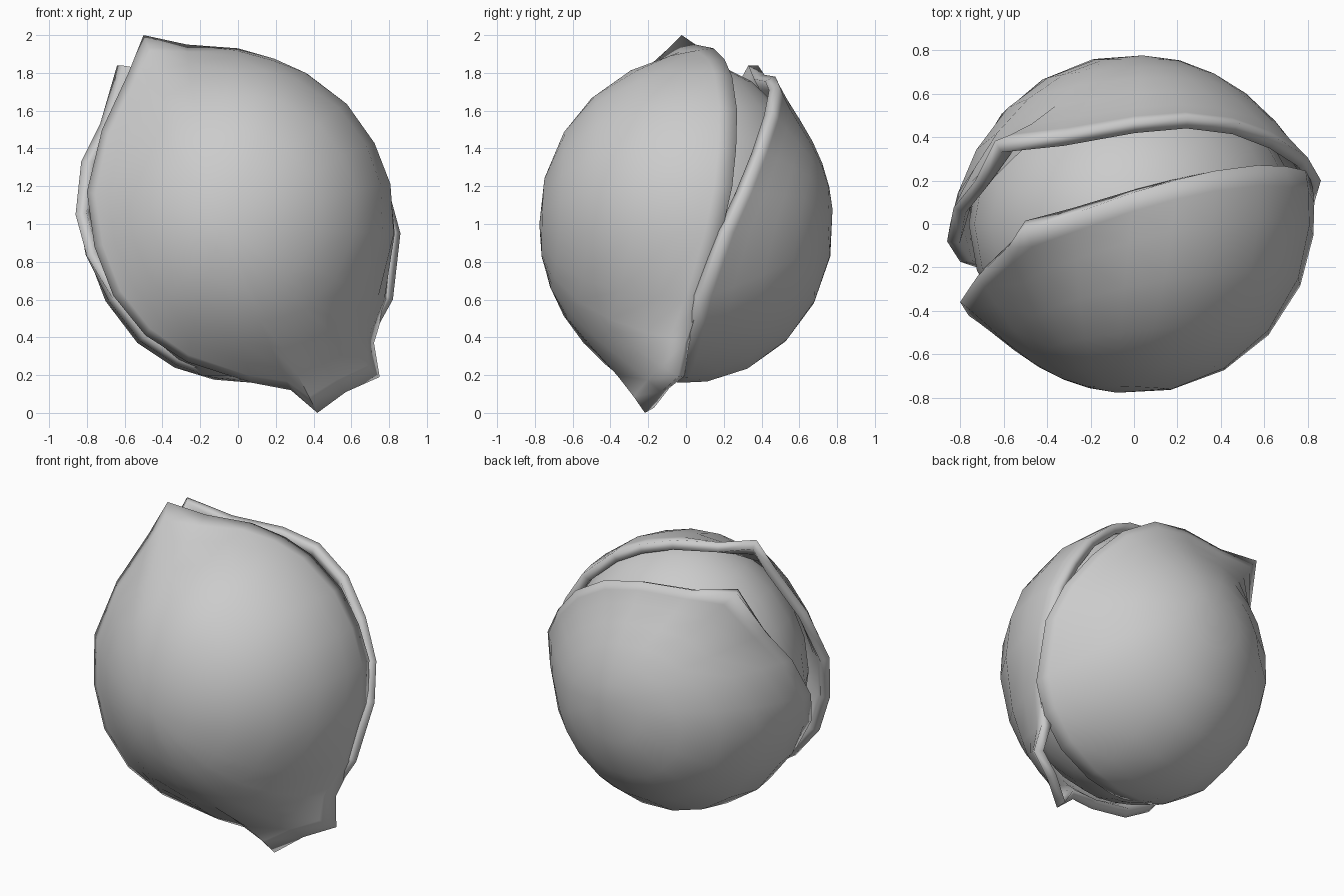
import bpy, bmesh
from math import pi, sin
from mathutils import Vector

if "Cube" in bpy.data.objects:
    bpy.data.objects.remove(bpy.data.objects["Cube"])

MID = Vector((0, 0, 1))
RINGS = (0, 0.06, 0.16, 0.32, 0.5, 0.67, 0.84)   # spacing from rim to pole


def finish(bm, name):
    for f in bm.faces:
        f.smooth = True
        f.normal_update()
        if f.normal.dot(f.calc_center_median() - MID) < 0:
            f.normal_flip()
    me = bpy.data.meshes.new(name)
    bm.to_mesh(me)
    bm.free()
    ob = bpy.data.objects.new(name, me)
    bpy.context.collection.objects.link(ob)
    return ob


def shell(name, rim, plane, apex, R):
    """Dome from a tilted rim outline (x, z) to an apex, hugging an ellipsoid body."""
    a, b, c, bend = plane
    bm = bmesh.new()
    pole_dir = Vector([apex[i] / R[i] for i in range(3)]).normalized()
    rings = [[] for _ in RINGS]
    for x, z in rim:
        y = a + b * x + c * (z - 1) + bend * max(0, 1 - z) ** 2
        p = Vector((x / R[0], y / R[1], (z - 1) / R[2]))
        r0, d = p.length, p.normalized()
        ang = d.angle(pole_dir)
        for k, t in enumerate(RINGS):
            v = (d * sin((1 - t) * ang) + pole_dir * sin(t * ang)) / sin(ang)
            v *= 1 + (r0 - 1) * (1 - t) ** 6
            rings[k].append(bm.verts.new(
                (v.x * R[0], v.y * R[1], v.z * R[2] + 1)))
    n = len(rim)
    for k in range(len(RINGS) - 1):
        for i in range(n):
            j = (i + 1) % n
            bm.faces.new((rings[k][i], rings[k][j], rings[k + 1][j], rings[k + 1][i]))
    top = bm.verts.new((pole_dir.x * R[0], pole_dir.y * R[1], pole_dir.z * R[2] + 1))
    for i in range(n):
        bm.faces.new((rings[-1][i], rings[-1][(i + 1) % n], top))
    ob = finish(bm, name)
    m = ob.modifiers.new("thickness", 'SOLIDIFY')
    m.thickness = 0.06
    m.offset = -1
    bpy.context.view_layer.objects.active = ob
    ob.select_set(True)
    bpy.ops.object.shade_smooth_by_angle(angle=pi / 4)
    ob.select_set(False)


# front shell half, pointed at both ends
shell("front_shell", [
    (-0.50, 2.00), (-0.27, 1.95), (0.0, 1.93), (0.2, 1.87), (0.37, 1.78),
    (0.57, 1.60), (0.70, 1.40), (0.79, 1.20), (0.82, 0.95), (0.79, 0.60),
    (0.72, 0.37), (0.75, 0.19), (0.57, 0.11), (0.42, 0.0), (0.28, 0.12),
    (0.07, 0.16), (-0.27, 0.27), (-0.49, 0.41), (-0.66, 0.62),
    (-0.76, 0.88), (-0.80, 1.17), (-0.72, 1.50), (-0.58, 1.80)],
    (-0.105, 0.375, 0.27, 0), (-0.08, -0.78, 0.0), (0.82, 0.78, 0.87))

# back shell half, opened a little
shell("back_shell", [
    (-0.64, 1.84), (-0.33, 1.79), (0.0, 1.78), (0.25, 1.73), (0.48, 1.59),
    (0.66, 1.39), (0.80, 1.17), (0.86, 0.95), (0.82, 0.60), (0.72, 0.42),
    (0.55, 0.27), (0.30, 0.18), (0.07, 0.17), (-0.13, 0.21), (-0.32, 0.28),
    (-0.50, 0.40), (-0.66, 0.60), (-0.80, 0.83), (-0.86, 1.05),
    (-0.83, 1.33), (-0.73, 1.53)],
    (0.06, 0.193, 0.53, 0.37), (0.04, 0.78, 0.08), (0.805, 0.78, 0.85))

# kernel filling the gap between the halves
bm = bmesh.new()
bmesh.ops.create_uvsphere(bm, u_segments=20, v_segments=12, radius=1)
for v in bm.verts:
    v.co = Vector((v.co.x * 0.76, v.co.y * 0.69, v.co.z * 0.85 + 1.02))
finish(bm, "kernel")
